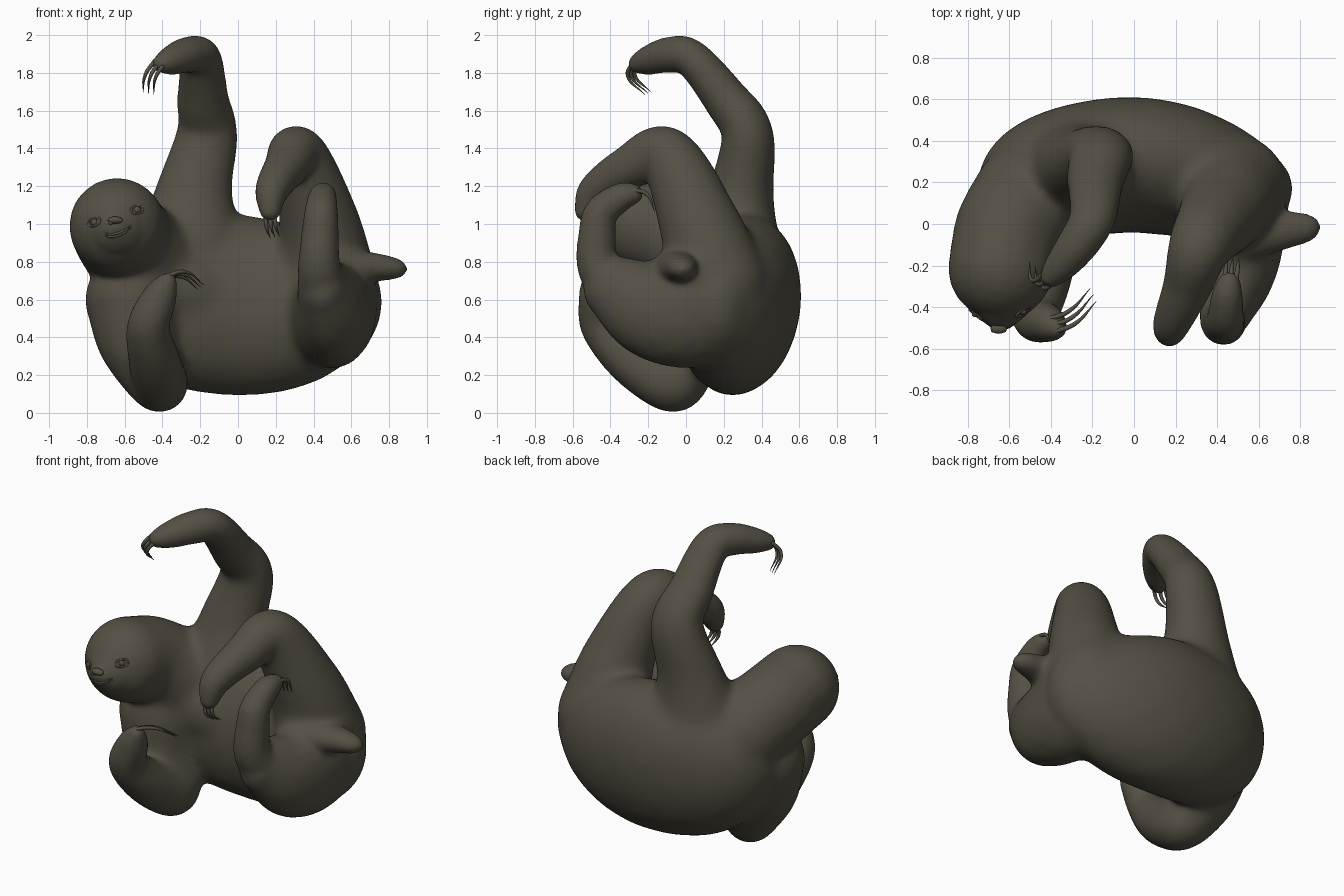
import bpy, bmesh
from mathutils import Vector, Matrix
from mathutils.bvhtree import BVHTree

cube = bpy.data.objects.get("Cube")
if cube:
    bpy.data.objects.remove(cube, do_unlink=True)

fur = bpy.data.materials.new("dark olive fur")
fur.use_nodes = True
FUR = (0.09, 0.08, 0.058, 1)
fur.diffuse_color = FUR
bsdf = fur.node_tree.nodes["Principled BSDF"]
bsdf.inputs["Base Color"].default_value = FUR
bsdf.inputs["Roughness"].default_value = 0.8


def add_object(name, data):
    obj = bpy.data.objects.new(name, data)
    bpy.context.collection.objects.link(obj)
    return obj


def bake(obj):
    """Replace an object by a smooth mesh with its modifiers or bevel applied."""
    deps = bpy.context.evaluated_depsgraph_get()
    mesh = bpy.data.meshes.new_from_object(obj.evaluated_get(deps))
    name = obj.name
    bpy.data.objects.remove(obj, do_unlink=True)
    mesh.materials.clear()
    mesh.materials.append(fur)
    mesh.shade_smooth()
    return add_object(name, mesh)


def spline(points, steps):
    """Catmull-Rom samples through (x, y, z, radius) points."""
    p = [Vector(q) for q in points]
    p = [p[0] * 2 - p[1]] + p + [p[-1] * 2 - p[-2]]
    for a, b, c, d in zip(p, p[1:], p[2:], p[3:]):
        for i in range(steps):
            t = i / steps
            yield (b * 2 + (c - a) * t + (a * 2 - b * 5 + c * 4 - d) * t * t
                   + (b * 3 - a - c * 3 + d) * t ** 3) / 2
    yield p[-2]


def swell(bm, points, scale=(1, 1, 1), tilt=0, steps=13):
    """Volume swept by a ball of changing radius."""
    shape = Matrix.Rotation(tilt, 4, "X") @ Matrix.Diagonal((*scale, 1))
    for s in spline(points, steps):
        bmesh.ops.create_icosphere(bm, subdivisions=3, radius=s.w,
                                   matrix=Matrix.Translation(s.xyz) @ shape)


def ball(name, center, radius, scale=(1, 1, 1)):
    mesh = bpy.data.meshes.new(name)
    bm = bmesh.new()
    m = Matrix.Translation(center) @ Matrix.Diagonal((*scale, 1))
    bmesh.ops.create_uvsphere(bm, u_segments=20, v_segments=12, radius=radius, matrix=m)
    bm.to_mesh(mesh)
    bm.free()
    mesh.materials.append(fur)
    mesh.shade_smooth()
    return add_object(name, mesh)


def tube(name, points, radius, taper, cyclic=False):
    """Round tube; taper gives the relative radius at each point."""
    curve = bpy.data.curves.new(name, "CURVE")
    curve.dimensions = "3D"
    curve.bevel_depth = radius
    curve.bevel_resolution = 2
    curve.use_fill_caps = True
    s = curve.splines.new("BEZIER")
    s.bezier_points.add(len(points) - 1)
    s.use_cyclic_u = cyclic
    for bp, co, r in zip(s.bezier_points, points, taper):
        bp.co, bp.radius = co, r
        bp.handle_left_type = bp.handle_right_type = "AUTO"
    return bake(add_object(name, curve))


def soften(obj, iterations, group=""):
    mod = obj.modifiers.new("soften", "SMOOTH")
    mod.factor = .5
    mod.iterations = iterations
    mod.vertex_group = group


# Body volumes: points are x, y, z, radius
torso = [(-.43, .19, .64, .33), (-.25, .255, .59, .46), (0, .285, .57, .485),
         (.22, .24, .56, .445), (.4, .17, .585, .365)]
chest = [(-.4, .13, .69, .24), (-.25, .14, .65, .225)]
neck_and_head = [(-.5, .12, .8, .28), (-.6, -.03, .925, .262), (-.64, -.21, .99, .255)]
muzzle = [(-.64, -.33, .98, .165), (-.645, -.44, .985, .075)]
left_arm = [(-.26, .25, .85, .27), (-.235, .29, 1.15, .19), (-.165, .325, 1.47, .148),
            (-.185, .21, 1.66, .125), (-.2, .03, 1.875, .103), (-.265, -.09, 1.895, .096),
            (-.34, -.19, 1.87, .08), (-.395, -.255, 1.85, .055)]
right_arm = [(-.56, .02, .6, .25), (-.53, -.02, .38, .21), (-.415, -.06, .16, .158),
             (-.44, -.27, .27, .14), (-.475, -.44, .45, .115), (-.42, -.475, .6, .095),
             (-.375, -.5, .69, .055)]
left_leg = [(.47, .17, .68, .27), (.43, .07, 1.0, .215), (.32, -.1, 1.36, .153),
            (.255, -.3, 1.3, .118), (.18, -.48, 1.18, .09), (.17, -.535, 1.07, .058)]
right_thigh = [(.53, .12, .72, .25), (.5, .06, .56, .3), (.495, -.17, .545, .25),
               (.45, -.38, .66, .165)]
right_shin = [(.45, -.36, .62, .14), (.43, -.465, .78, .113), (.435, -.47, .95, .1),
              (.44, -.45, 1.06, .09), (.447, -.35, 1.14, .077), (.457, -.28, 1.16, .056)]
tail = [(.5, -.05, .755, .13), (.7, -.03, .77, .09), (.82, -.02, .765, .065),
        (.86, -.015, .76, .04)]

bm = bmesh.new()
swell(bm, torso, (1, .67, 1), tilt=-.13)
swell(bm, left_arm, (1.1, .93, 1))
swell(bm, right_thigh, (.8, 1, 1.05))
swell(bm, tail, (1, 1.1, .9))
for part in (chest, neck_and_head, muzzle, right_arm, left_leg, right_shin):
    swell(bm, part)
mesh = bpy.data.meshes.new("body")
bm.to_mesh(mesh)
bm.free()
body = add_object("body", mesh)

# Fuse the volumes into one skin
remesh = body.modifiers.new("fuse", "REMESH")
remesh.mode = "VOXEL"
remesh.voxel_size = .016
soften(body, 10)
body = bake(body)

# Blend the limb roots into the trunk, fading out towards the limbs
trunk = body.vertex_groups.new(name="trunk")
for v in body.data.vertices:
    reach = (v.co - Vector((-.03, .25, .6))).length
    trunk.add([v.index], max(0, min(1, (.8 - reach) * 5)), "REPLACE")
soften(body, 60, "trunk")
body = bake(body)

# Face, set on the surface of the head
skin = BVHTree.FromPolygons([v.co for v in body.data.vertices],
                            [p.vertices for p in body.data.polygons])


def on_face(x, z, lift=0.0):
    hit = skin.ray_cast(Vector((x, -2, z)), Vector((0, 1, 0)))[0]
    return hit - Vector((0, lift, 0))


for side, x, z in (("right", -.76, 1.01), ("left", -.535, 1.075)):
    ball(side + "_eye", on_face(x, z), .02, (1, .6, .9))
    rim = [on_face(x + dx, z + dz) for dx, dz in
           ((-.03, -.008), (0, .02), (.03, .008), (0, -.02))]
    tube(side + "_eyelid", rim, .006, [1] * 4, cyclic=True)

ball("nose", on_face(-.65, 1.02, .002), .036, (1.1, .7, .55))
for side, dx in (("right", -.024), ("left", .024)):
    ball(side + "_nostril", on_face(-.65 + dx, 1.012 + dx * .25, .012), .013, (1, .8, .8))

mouth = ((-.705, .952), (-.68, .945), (-.64, .95), (-.6, .968), (-.565, .992))
for name, drop in (("upper_lip", 0), ("lower_lip", .012)):
    tube(name, [on_face(x, z - drop) for x, z in mouth], .007, (.3, .9, 1, .9, .3))

# Three curved claws on each limb: base, middle, tip, spread between claws
claws = {
    "left_hand": ((-.41, -.26, 1.86), (-.46, -.29, 1.79), (-.475, -.2, 1.69), (.028, -.018, -.005)),
    "right_hand": ((-.4, -.49, .71), (-.3, -.45, .735), (-.195, -.34, .665), (.015, -.03, .012)),
    "left_foot": ((.17, -.535, 1.06), (.175, -.545, .99), (.195, -.49, .93), (.024, 0, .005)),
    "right_foot": ((.46, -.29, 1.18), (.47, -.21, 1.16), (.475, -.165, 1.065), (.028, 0, 0)),
}
for limb, (base, middle, tip, spread) in claws.items():
    for i in (-1, 0, 1):
        shift = Vector(spread) * i
        path = [Vector(p) + shift for p in (base, middle, tip)]
        tube(f"{limb}_claw_{i + 2}", path, .013, (1, .8, .08))
